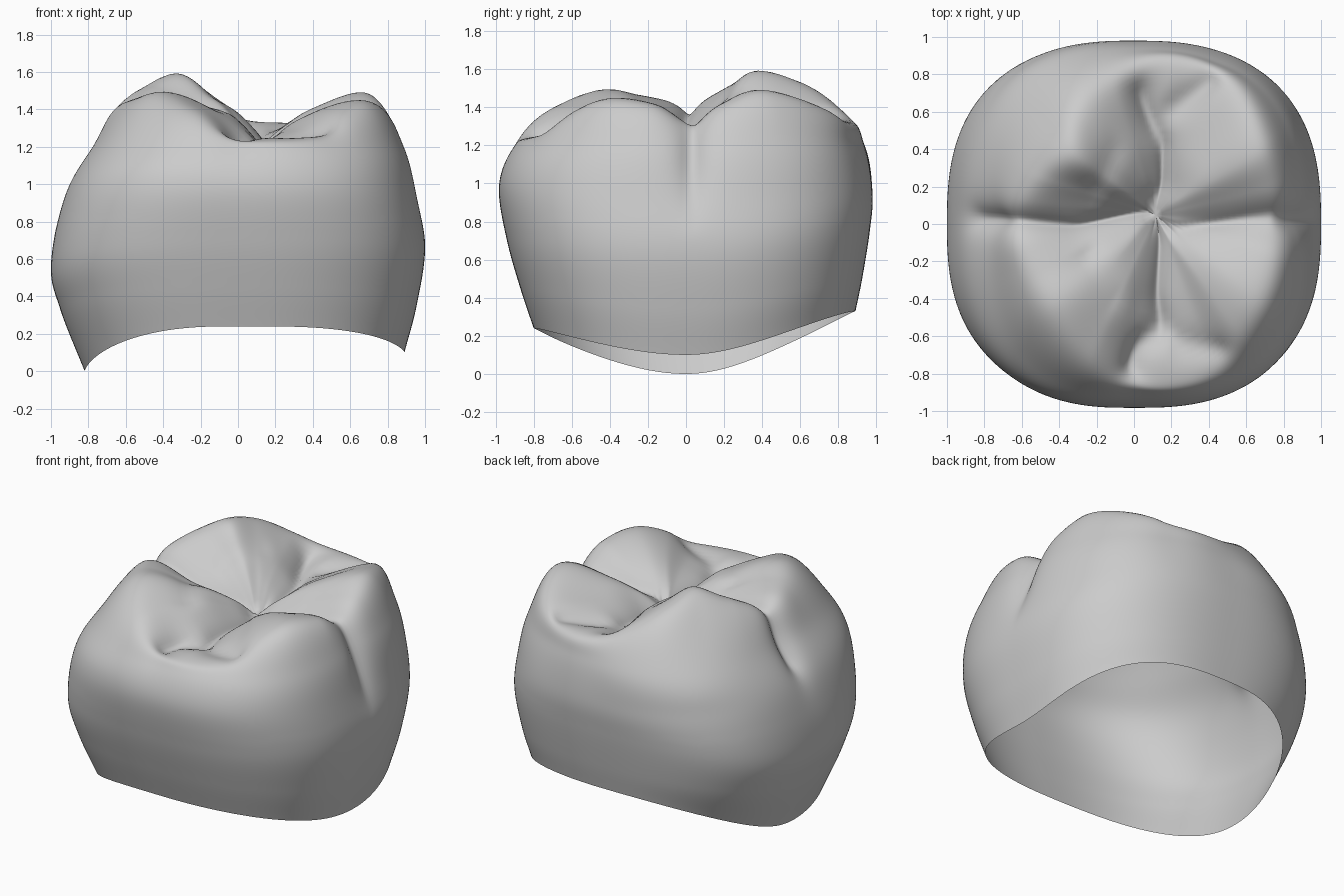
import bpy, bmesh
from math import sin, cos, exp, tau, degrees
from mathutils import Vector

cube = bpy.data.objects.get("Cube")
if cube:
    bpy.data.objects.remove(cube)

SEGMENTS, STEPS = 240, 10
POWER = 2.6
PIT = Vector((.12, .05, 1.29))

# Wall rings: half widths east, north, west, south, then heights in that order
WALL = [
    ((.89, .89, .82, .8), (.1, .33, 0, .24)),
    ((.955, .925, .95, .87), (.35, .5, .33, .45)),
    ((1, .965, 1, .94), (.65, .75, .57, .7)),
    ((.965, .98, .925, .985), (.92, .95, .95, .98)),
    ((.9, .94, .785, .92), (1.2, 1.2, 1.2, 1.18)),
]

# Chewing edge: angle, radius, height
CREST = [
    (0, .75, 1.38), (14, .77, 1.425), (31, .81, 1.485), (58, .9, 1.39),
    (72, .88, 1.335), (85, .84, 1.35), (97, .77, 1.42), (115, .69, 1.52),
    (133, .56, 1.575), (155, .58, 1.51), (170, .61, 1.46), (180, .62, 1.44),
    (190, .62, 1.445), (205, .61, 1.46), (228, .64, 1.485), (253, .74, 1.39),
    (270, .8, 1.28), (285, .82, 1.25), (300, .83, 1.28), (313, .81, 1.38),
    (328, .8, 1.44), (347, .77, 1.42),
]

# Grooves: depth, width, path seen from above
GROOVES = [
    (.11, .06, [(.05, .7), (.08, .57), (.15, .43), (.15, .2), (.08, .08),
                (.14, -.06), (.12, -.4), (.15, -.55), (.02, -.65), (0, -.78)]),
    (.1, .06, [(-.85, .03), (-.6, .02), (-.3, -.01), (.08, .08)]),
    (.1, .08, [(.08, .08), (.2, -.03), (.6, .03), (1.1, .03)]),
    (.07, .06, [(.08, .57), (.22, .62), (.4, .77)]),
    (.06, .06, [(.15, -.55), (.25, -.63), (.45, -.68)]),
    (.03, .06, [(-.25, .02), (-.2, .2), (-.1, .4)]),
    (.03, .06, [(-.2, 0), (-.25, -.2), (-.1, -.4)]),
]

# Rounded inner slopes of the four cusps: centre and height
LOBES = [((-.12, .36), .05), ((-.08, -.34), .05), ((.4, .3), .025), ((.4, -.3), .025)]


def clamp(t):
    return max(0, min(1, t))


def spline(a, b, c, d, t):
    return (b * 2 + (c - a) * t + (a * 2 - b * 5 + c * 4 - d) * t * t
            + (b * 3 - a - c * 3 + d) * t ** 3) / 2


def wall_point(ring, ang):
    (e, n, w, s), heights = ring
    c, v = cos(ang), sin(ang)
    a, b = (e if c > 0 else w), (n if v > 0 else s)
    ze, zn = (heights[0] if c > 0 else heights[2]), (heights[1] if v > 0 else heights[3])
    r = (abs(c / a) ** POWER + abs(v / b) ** POWER) ** (-1 / POWER)
    return Vector((r * c, r * v, zn + (ze - zn) * abs(c) ** (4 if c > 0 else 3)))


def crest_point(ang):
    deg, n = degrees(ang), len(CREST)
    i = max(k for k in range(n) if CREST[k][0] <= deg + 1e-6)
    end = CREST[i + 1][0] if i + 1 < n else 360
    t = (deg - CREST[i][0]) / (end - CREST[i][0])
    near = [Vector(CREST[(i + k) % n][1:]) for k in (-1, 0, 1, 2)]
    r, z = spline(*near, t)
    return Vector((r * cos(ang), r * sin(ang), z))


def meridian(ang):
    pts = [wall_point(ring, ang) for ring in WALL]
    crest = crest_point(ang)
    inner = crest.lerp(PIT, .5)
    beyond = PIT * 2 - inner
    beyond.z = inner.z
    pts = [pts[0] * 2 - pts[1]] + pts + [crest, inner, PIT, beyond]
    out = []
    for i in range(1, len(pts) - 2):
        out += [spline(*pts[i - 1:i + 3], k / STEPS) for k in range(STEPS)]
    return out


def path_distance(p, path):
    best = 9
    for a, b in zip(path, path[1:]):
        a, b = Vector(a), Vector(b)
        t = (p - a).dot(b - a) / (b - a).length_squared
        best = min(best, (p - a.lerp(b, clamp(t))).length)
    return best


def relief(v):
    fade = clamp((v.co.z - .7) / .5)
    if fade == 0:
        return Vector()
    flat = v.co.xy
    cuts = [d * exp(-path_distance(flat, p) / w) for d, w, p in GROOVES]
    rise = sum(h * exp(-((flat - Vector(c)).length / .2) ** 2) for c, h in LOBES)
    depth = fade * fade * (3 - 2 * fade) * (max(cuts) * .85 + sum(cuts) * .15)
    # straight down on the chewing face, along the normal on the walls
    outward = v.normal.lerp(Vector((0, 0, 1)), clamp((.75 - flat.length) / .2))
    return outward * (rise - depth)


# Open crown shell: meridians joined around the central pit
bm = bmesh.new()
cols = [[bm.verts.new(p) for p in meridian(tau * i / SEGMENTS)] for i in range(SEGMENTS)]
pole = bm.verts.new(PIT)
for i, left in enumerate(cols):
    right = cols[(i + 1) % SEGMENTS]
    for j in range(len(left) - 1):
        bm.faces.new((left[j], right[j], right[j + 1], left[j + 1]))
    bm.faces.new((left[-1], right[-1], pole))

# Raise the lobes and press the grooves in, then soften them slightly
bm.normal_update()
moves = [(v, relief(v)) for v in bm.verts]
for v, move in moves:
    v.co += move
upper = [v for v in bm.verts if v.co.z > .8]
for _ in range(4):
    bmesh.ops.smooth_vert(bm, verts=upper, factor=.4,
                          use_axis_x=True, use_axis_y=True, use_axis_z=True)
mesh = bpy.data.meshes.new("tooth_crown")
bm.to_mesh(mesh)
bm.free()
crown = bpy.data.objects.new("tooth_crown", mesh)
bpy.context.collection.objects.link(crown)

# Plain grey enamel
grey = bpy.data.materials.new("enamel_grey")
grey.use_nodes = True
colour = (.6, .6, .6, 1)
grey.diffuse_color = colour
grey.node_tree.nodes["Principled BSDF"].inputs["Base Color"].default_value = colour
mesh.materials.append(grey)
mesh.shade_smooth()
